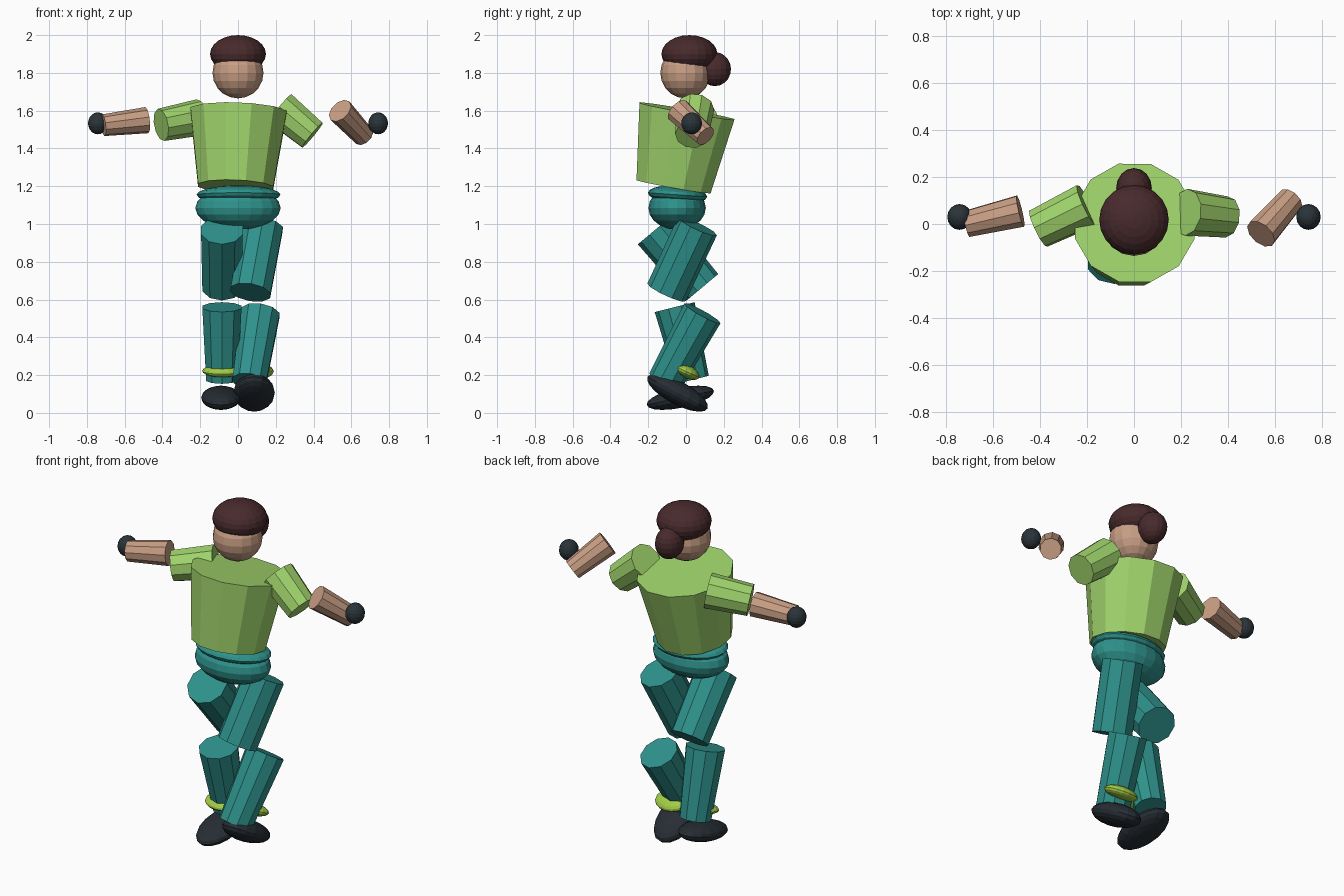
import bpy
import math
from mathutils import Vector

cube = bpy.data.objects.get("Cube")
if cube:
    bpy.data.objects.remove(cube, do_unlink=True)


def material(name, rgb):
    """Flat colour given as sRGB 0-255, stored linear."""
    lin = [((c / 255 + 0.055) / 1.055) ** 2.4 for c in rgb] + [1]
    mat = bpy.data.materials.new(name)
    mat.use_nodes = True
    mat.diffuse_color = lin
    mat.node_tree.nodes["Principled BSDF"].inputs["Base Color"].default_value = lin
    return mat


SHIRT = material("shirt green", (160, 212, 108))
CUFF = material("cuff lime", (162, 204, 70))
TEAL = material("trouser teal", (46, 146, 140))
SKIN = material("skin", (200, 158, 132))
HAIR = material("hair brown", (72, 42, 44))
GLOVE = material("glove slate", (42, 52, 58))
BOOT = material("boot black", (38, 45, 52))


def finish(name, mat):
    ob = bpy.context.object
    ob.name = ob.data.name = name
    ob.data.materials.append(mat)
    return ob


def limb(name, mat, start, end, r_start, r_end, sides=10, spin=0):
    """Tapered prism running from start to end."""
    a, b = Vector(start), Vector(end)
    bpy.ops.mesh.primitive_cone_add(vertices=sides, radius1=r_end, radius2=r_start,
                                    depth=(a - b).length, location=(a + b) / 2)
    ob = finish(name, mat)
    ob.rotation_mode = 'QUATERNION'
    turn = Vector((0, 0, 1)).rotation_difference(a - b)
    spin_axis = Vector((0, 0, 1))
    ob.rotation_quaternion = turn @ spin_axis.to_track_quat('Z', 'Y')
    for v in ob.data.vertices:
        x, y = v.co.x, v.co.y
        c, s = math.cos(spin), math.sin(spin)
        v.co.x, v.co.y = c * x - s * y, s * x + c * y


def blob(name, mat, centre, radii, tilt=0, segments=16, rings=10):
    """Faceted ellipsoid, tilted about the x axis in degrees."""
    bpy.ops.mesh.primitive_uv_sphere_add(segments=segments, ring_count=rings, radius=1,
                                         location=centre, rotation=(math.radians(tilt), 0, 0))
    finish(name, mat).scale = radii


# Head, hair and bun
blob("head", SKIN, (0, -0.003, 1.80), (0.135, 0.133, 0.135))
blob("hair", HAIR, (0, 0.018, 1.90), (0.148, 0.148, 0.10), segments=20, rings=12)
blob("hair_bun", HAIR, (0, 0.153, 1.82), (0.076, 0.085, 0.09))

# Leaning torso and hips
limb("torso", SHIRT, (0.003, 0.005, 1.598), (-0.0125, -0.066, 1.198), 0.264, 0.206,
     sides=12, spin=math.radians(15))
blob("waistband", TEAL, (0.003, -0.045, 1.155), (0.222, 0.157, 0.048), tilt=-4, segments=20)
blob("hips", TEAL, (0, -0.047, 1.085), (0.226, 0.152, 0.115), segments=20)

# Arms
limb("right_upper_arm", SHIRT, (-0.20, 0.08, 1.565), (-0.407, -0.02, 1.525), 0.097, 0.087)
limb("right_forearm", SKIN, (-0.483, 0.055, 1.55), (-0.713, 0.0, 1.523), 0.07, 0.058)
limb("left_upper_arm", SHIRT, (0.222, 0.05, 1.613), (0.394, 0.03, 1.47), 0.10, 0.088)
limb("left_forearm", SKIN, (0.54, -0.042, 1.60), (0.667, 0.103, 1.465), 0.07, 0.058)
for side, s in (("right", -1), ("left", 1)):
    blob(side + "_hand", GLOVE, (s * 0.742, 0.03, 1.533), (0.052, 0.055, 0.058))

# Legs in a stride
limb("right_thigh", TEAL, (-0.085, -0.166, 0.967), (-0.085, 0.087, 0.665), 0.116, 0.109)
limb("right_shin", TEAL, (-0.085, -0.06, 0.56), (-0.085, 0.035, 0.175), 0.109, 0.088)
limb("left_thigh", TEAL, (0.13, 0.06, 0.988), (0.066, -0.103, 0.638), 0.114, 0.112)
limb("left_shin", TEAL, (0.117, 0.087, 0.527), (0.06, -0.112, 0.165), 0.109, 0.094)

# Ankle cuffs and boots
blob("right_cuff", CUFF, (-0.085, -0.02, 0.222), (0.105, 0.075, 0.03), tilt=13)
blob("left_cuff", CUFF, (0.09, 0.0, 0.22), (0.10, 0.077, 0.035), tilt=-25)
blob("right_boot", BOOT, (-0.09, -0.03, 0.08), (0.105, 0.182, 0.053), tilt=12)
blob("left_boot", BOOT, (0.085, -0.045, 0.107), (0.11, 0.18, 0.062), tilt=-28)
